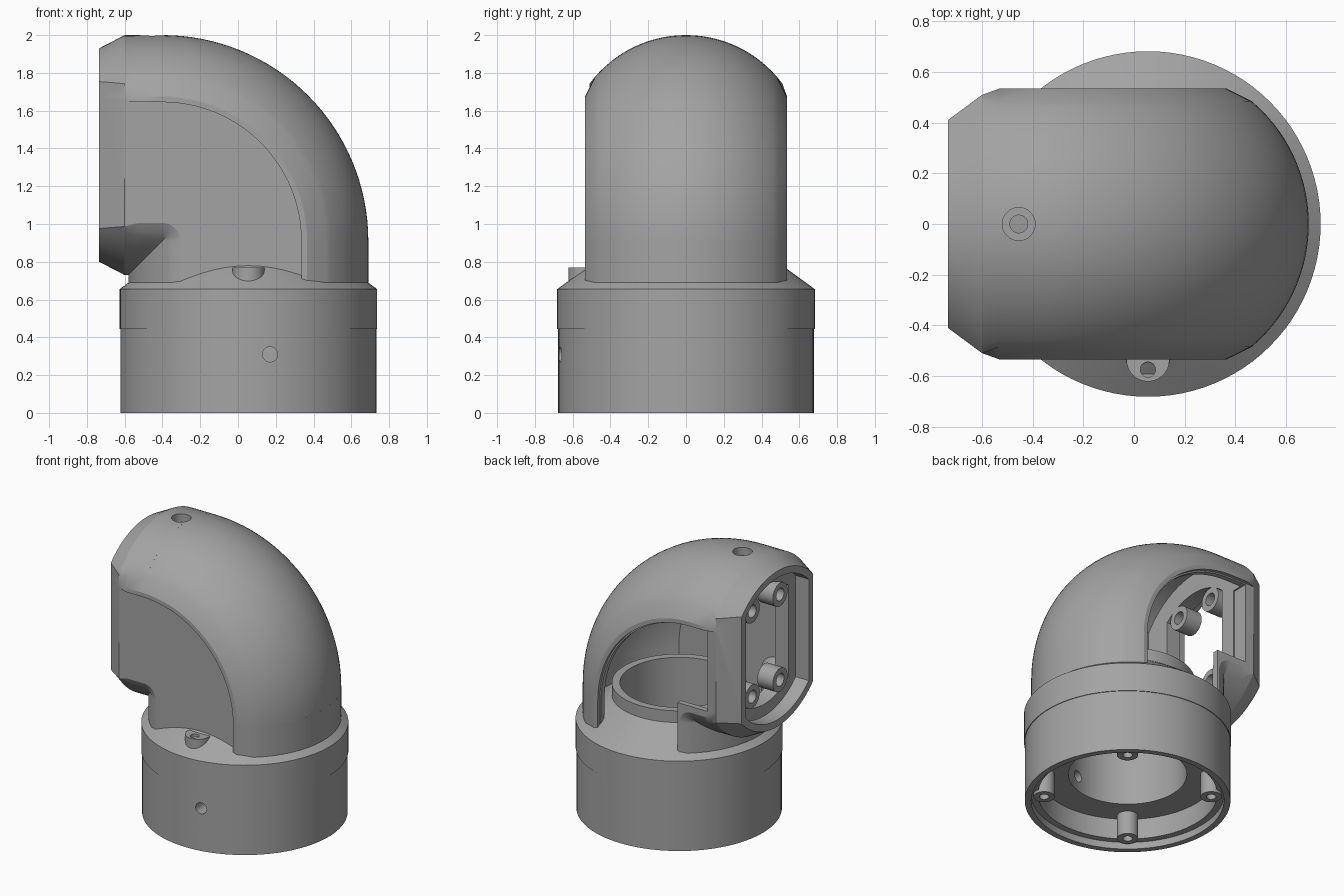
import bpy, bmesh, math
from mathutils import Matrix

if "Cube" in bpy.data.objects:
    bpy.data.objects.remove(bpy.data.objects["Cube"])

grey = bpy.data.materials.new("plain grey")
grey.use_nodes = True
COLOUR = (0.37, 0.37, 0.37, 1)
grey.diffuse_color = COLOUR
grey.node_tree.nodes["Principled BSDF"].inputs["Base Color"].default_value = COLOUR

AX, AZ = 0.055, 1.365      # axis of the upright pipe and of the level pipe
BEND = 0.455               # bend radius
BX, BZ = AX - BEND, AZ - BEND
LAP = 0.004


def solid(name, rings, loop=False):
    """Skin a list of equal rings; cap the ends unless the rings form a loop."""
    bm = bmesh.new()
    vs = [[bm.verts.new(p) for p in ring] for ring in rings]
    n = len(vs[0])
    pairs = list(zip(vs, vs[1:])) + ([(vs[-1], vs[0])] if loop else [])
    for a, b in pairs:
        for i in range(n):
            j = (i + 1) % n
            bm.faces.new((a[i], a[j], b[j], b[i]))
    if not loop:
        bm.faces.new(vs[0])
        bm.faces.new(vs[-1])
    bmesh.ops.remove_doubles(bm, verts=bm.verts, dist=1e-5)
    bmesh.ops.recalc_face_normals(bm, faces=bm.faces)
    me = bpy.data.meshes.new(name)
    bm.to_mesh(me)
    bm.free()
    me.materials.append(grey)
    ob = bpy.data.objects.new(name, me)
    bpy.context.collection.objects.link(ob)
    return ob


def lathe(name, profile, steps=48, matrix=None):
    """Turn a closed (radius, height) profile around z, then place it."""
    rings = []
    for k in range(steps):
        t = 2 * math.pi * k / steps
        rings.append([(r * math.cos(t), r * math.sin(t), z) for r, z in profile])
    ob = solid(name, rings, loop=True)
    if matrix:
        ob.data.transform(matrix)
    return ob


def rod(r, z0, z1, matrix=None):
    rings = [[(r * math.cos(k * math.pi / 16), r * math.sin(k * math.pi / 16), z)
              for k in range(32)] for z in (z0, z1)]
    ob = solid("cutter", rings)
    if matrix:
        ob.data.transform(matrix)
    return ob


def combine(target, other, op):
    mod = target.modifiers.new("join", 'BOOLEAN')
    mod.object, mod.operation, mod.solver = other, op, 'EXACT'
    bpy.context.view_layer.update()
    dg = bpy.context.evaluated_depsgraph_get()
    me = bpy.data.meshes.new_from_object(target.evaluated_get(dg))
    target.modifiers.clear()
    target.data = me
    bpy.data.objects.remove(other)


def section(R, hw, flat=None, lo=-9, hi=9):
    """Circle with two flat sides; flat=(inner, outer) chamfers the corners."""
    c1, c2 = flat or (0.8 * math.sqrt(R * R - hw * hw), math.sqrt(R * R - hw * hw))
    end = math.acos(c2 / R)
    quarter = [(R * math.cos(end * k / 14), R * math.sin(end * k / 14)) for k in range(15)]
    quarter.append((c1, hw))
    half = quarter + [(-o, y) for o, y in reversed(quarter)]
    half = [p for p in half if lo <= p[0] <= hi]
    width = lambda o: min(hw, math.sqrt(R * R - o * o))
    if hi < R:
        half.insert(0, (hi, width(hi)))
    if lo > -R:
        half.append((lo, width(lo)))
    return half + [(o, -y) for o, y in reversed(half)]


def level(x, s):
    return [(x, y, AZ + o) for o, y in s]


def upright(z, s):
    return [(AX + o, y, z) for o, y in s]


def turn(t, s):
    return [(BX + (BEND + o) * math.sin(t), y, BZ + (BEND + o) * math.cos(t)) for o, y in s]


def elbow_parts(R, hw, flat, start, bottom):
    """Level pipe, bend, upright pipe and the two mitred inner corners."""
    s, low = section(R, hw, flat), section(R, hw, flat, hi=0)
    c = math.sqrt(R * R - hw * hw)
    bend = section(R, hw, flat, lo=0.02 - BEND)
    return [
        solid("elbow", start + [level(BX + LAP, s)]),
        solid("bend", [turn(math.pi / 2 * k / 32, bend) for k in range(33)]),
        solid("upright", [upright(bottom, s), upright(BZ + LAP, s)]),
        solid("corner", [level(BX - 0.1, low), level(AX - c, low)]),
        solid("corner", [upright(BZ - 0.1, low), upright(AZ - c, low)]),
    ]


def side_panel(corners, y0, y1, r=0.735):
    """Plate outline in xz: given corners plus a quarter arc about the bend."""
    arc = [(BX + r * math.sin(math.pi / 2 * k / 32), BZ + r * math.cos(math.pi / 2 * k / 32))
           for k in range(33)]
    return solid("cutter", [[(x, y, z) for x, z in corners + arc] for y in (y0, y1)])


# Elbow shell with bevelled mouth
FLAT = (0.31, 0.41)
body = section(0.635, 0.535, FLAT)
mouth = [level(-0.735, section(0.565, 0.41)), level(-0.6, section(0.635, 0.51)),
         level(-0.53, body)]
elbow, *rest = elbow_parts(0.635, 0.535, FLAT, mouth, 0.62)
for part in rest:
    combine(elbow, part, 'UNION')

# Shallow side recesses
edge = BZ + 0.735
for s in (-1, 1):
    outline = [(0.335, 0.5), (-0.62, 0.5), (-0.62, edge)]
    combine(elbow, side_panel(outline, s * 0.51, s * 0.7), 'DIFFERENCE')

# Hollow inside
for part in elbow_parts(0.575, 0.47, None, [level(-0.52, section(0.575, 0.47))], 0.5):
    combine(elbow, part, 'DIFFERENCE')

# Open back panel
outline = [(0.335, 0.5), (-0.29, 0.5), (-0.29, 1.05), (-0.53, 1.05), (-0.53, edge - 0.01)]
combine(elbow, side_panel(outline, 0.4, 0.7, 0.725), 'DIFFERENCE')

# Mouth pocket and window through its plate
for R, hw, x0, x1 in ((0.515, 0.36, -0.8, -0.63), (0.43, 0.28, -0.7, -0.45)):
    s = section(R, hw)
    combine(elbow, solid("cutter", [level(x0, s), level(x1, s)]), 'DIFFERENCE')

# Top screw hole
for r, z in ((0.065, 1.94), (0.035, 1.8)):
    combine(elbow, rod(r, z, 2.1, Matrix.Translation((-0.455, 0, 0))), 'DIFFERENCE')

# Screw bosses inside the mouth
bosses = []
for y in (-0.16, 0.16):
    for dz in (-0.31, 0.31):
        place = Matrix.Translation((-0.52, y, AZ + dz)) @ Matrix.Rotation(-math.pi / 2, 4, 'Y')
        bosses.append(lathe("mouth_boss", [(0.045, 0), (0.085, 0), (0.085, 0.125),
                                           (0.045, 0.125)], 32, place))

# Base: socket, sloped shoulder and inner collar
base = lathe("base", [
    (0.39, 0.2), (0.59, 0.2), (0.59, 0.05), (0.635, 0.05), (0.635, 0), (0.677, 0),
    (0.677, 0.445), (0.682, 0.445), (0.682, 0.655), (0.535, 0.762), (0.444, 0.825),
    (0.444, 0.91), (0.39, 0.91)], 96, Matrix.Translation((AX, 0, 0)))
side = Matrix.Translation((0.17, 0, 0.31)) @ Matrix.Rotation(math.pi / 2, 4, 'X')
combine(base, rod(0.04, 0.25, 0.9, side), 'DIFFERENCE')

# Screw lug on the front shoulder
lug = rod(0.085, 0.64, 0.77, Matrix.Translation((AX, -0.537, 0)))
lug.name = "front_lug"
combine(lug, rod(0.03, 0.72, 0.9, Matrix.Translation((AX, -0.575, 0))), 'DIFFERENCE')

# Four posts under the base
posts = []
for k in range(4):
    place = (Matrix.Translation((AX, 0, 0)) @ Matrix.Rotation(math.radians(50 + 90 * k), 4, 'Z')
             @ Matrix.Translation((0.55, 0, 0)))
    posts.append(lathe("base_post", [(0.032, 0.03), (0.07, 0.03), (0.07, 0.22),
                                     (0.032, 0.22)], 32, place))

# Smooth curved faces, keep edges sharp
for ob in [elbow, base, lug] + bosses + posts:
    bpy.ops.object.select_all(action='DESELECT')
    ob.select_set(True)
    bpy.context.view_layer.objects.active = ob
    bpy.ops.object.shade_smooth_by_angle(angle=math.radians(25))
